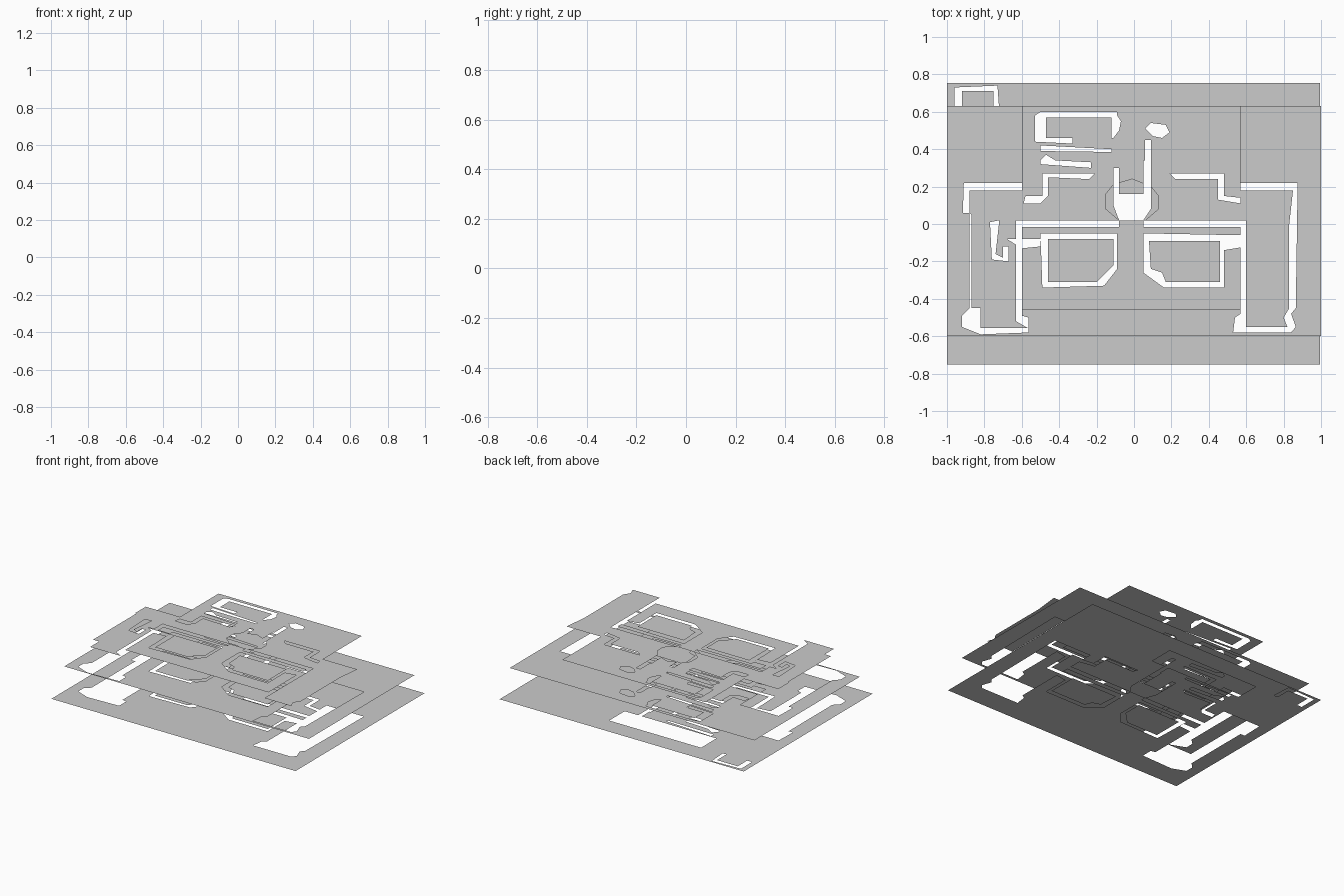
import bpy, bmesh
from mathutils import Vector
from mathutils.geometry import delaunay_2d_cdt


def box(x0, x1, y0, y1):
    return [(x0, y0), (x1, y0), (x1, y1), (x0, y1)]


def inside(p, loop):
    hit = False
    for (x0, y0), (x1, y1) in zip(loop, loop[1:] + loop[:1]):
        if (y0 > p[1]) != (y1 > p[1]) and p[0] < x0 + (p[1] - y0) * (x1 - x0) / (y1 - y0):
            hit = not hit
    return hit


def sheet(name, z, plates, holes, islands):
    """Flat sheet: union of plates, minus holes, plus islands inside the holes."""
    pts, edges = [], []
    for loop in plates + holes + islands:
        n = len(pts)
        pts += [Vector(p) for p in loop]
        edges += [(n + i, n + (i + 1) % len(loop)) for i in range(len(loop))]
    verts, _, tris, *_ = delaunay_2d_cdt(pts, edges, [], 0, 1e-5)
    bm = bmesh.new()
    vs = [bm.verts.new((v.x, v.y, z)) for v in verts]
    for t in tris:
        c = sum((verts[i] for i in t), Vector((0, 0))) / 3

        def hit(loops):
            return any(inside(c, l) for l in loops)
        if (hit(plates) and not hit(holes)) or hit(islands):
            f = bm.faces.new([vs[i] for i in t])
            f.normal_update()
            if f.normal.z < 0:
                f.normal_flip()
    bmesh.ops.delete(bm, geom=[v for v in bm.verts if not v.link_faces], context='VERTS')
    bmesh.ops.dissolve_limit(bm, angle_limit=0.01, verts=bm.verts[:], edges=bm.edges[:])
    me = bpy.data.meshes.new(name)
    bm.to_mesh(me)
    bm.free()
    bpy.context.collection.objects.link(bpy.data.objects.new(name, me))


# openings for the side arms in the two lower sheets
arm_holes = [
    [(-.91, .22), (-.60, .22), (-.60, -.49), (-.565, -.5), (-.565, -.58), (-.82, -.59),
     (-.92, -.55), (-.92, -.49), (-.88, -.45), (-.88, .06), (-.915, .06)],
    [(.57, .22), (.875, .22), (.865, -.45), (.84, -.48), (.865, -.55), (.84, -.58),
     (.53, -.58), (.54, -.5), (.57, -.48)]]
# arms of the top sheet, slightly smaller than those openings
arms = [
    [(-.88, .18), (-.60, .18), (-.60, .02), (-.63, .02), (-.63, -.52), (-.57, -.555),
     (-.82, -.555), (-.82, -.45), (-.87, -.45), (-.87, .05), (-.88, .06)],
    [(.57, .18), (.85, .18), (.83, 0), (.83, -.45), (.80, -.5), (.82, -.55),
     (.60, -.55), (.60, .02), (.57, .02)]]

# upper openings
upper = [
    [(-.53, .58), (-.50, .60), (-.09, .60), (-.09, .58), (-.07, .55), (-.08, .50),
     (-.11, .46), (-.33, .46), (-.33, .43), (-.53, .44)],
    [(.06, .51), (.09, .54), (.17, .53), (.19, .49), (.15, .46), (.10, .47)],
    [(-.50, .42), (-.12, .40), (-.12, .385), (-.50, .39)],
    [(-.50, .34), (-.47, .37), (-.42, .34), (-.23, .33), (-.23, .30), (-.50, .32)],
    [(.06, .45), (.09, .45), (.09, .08), (.05, .02), (-.08, .02), (-.11, .10),
     (-.11, .30), (-.08, .30), (-.08, .16), (.05, .16), (.05, .34), (.06, .34)],
    [(-.49, .27), (-.21, .27), (-.24, .24), (-.46, .25), (-.46, .15), (-.5, .11),
     (-.59, .11), (-.58, .15), (-.49, .15)],
    [(.19, .27), (.48, .27), (.48, .15), (.57, .14), (.57, .11), (.45, .13),
     (.45, .24), (.22, .24)]]
# waist slits and lower openings
lower = [
    box(-.63, -.08, -.015, .018), box(.05, .60, -.015, .018),
    [(-.50, -.05), (-.09, -.05), (-.09, -.24), (-.16, -.33), (-.49, -.34)],
    [(.05, -.05), (.57, -.06), (.60, -.12), (.48, -.14), (.48, -.34), (.16, -.34), (.05, -.26)],
    [(-.68, -.08), (-.5, -.08), (-.5, -.12), (-.60, -.13)]]
hook = [(-.77, .01), (-.72, .02), (-.74, -.16), (-.70, -.18), (-.70, -.12),
        (-.67, -.12), (-.67, -.20), (-.76, -.19)]
chest = [(-.15, .08), (-.15, .16), (-.11, .21), (-.01, .24), (.09, .20), (.13, .15),
         (.13, .08), (.06, .02), (-.08, .02)]
# panels left standing inside the ring openings
head_panel = box(-.47, -.12, .46, .57)
lower_panels = [
    [(-.46, -.08), (-.11, -.08), (-.11, -.22), (-.20, -.31), (-.46, -.31)],
    [(.08, -.09), (.46, -.09), (.46, -.31), (.17, -.31), (.15, -.26), (.09, -.24)]]

# three stacked sheets
sheet("bottom_sheet", 0, [box(-1, .995, -.75, .755)],
      arm_holes + upper + lower + [box(-.55, .20, .43, .61),
      [(-.96, .73), (-.73, .74), (-.72, .60), (-.96, .60)]],
      [box(-.92, -.75, .60, .71)] + lower_panels)
sheet("middle_sheet", .182, [box(-1, 1, -.60, .63)], arm_holes + upper + lower,
      [head_panel] + lower_panels)
sheet("top_sheet", .357, [box(-.60, .57, -.46, .63)] + arms, upper + lower + [hook, chest],
      [head_panel] + lower_panels)
